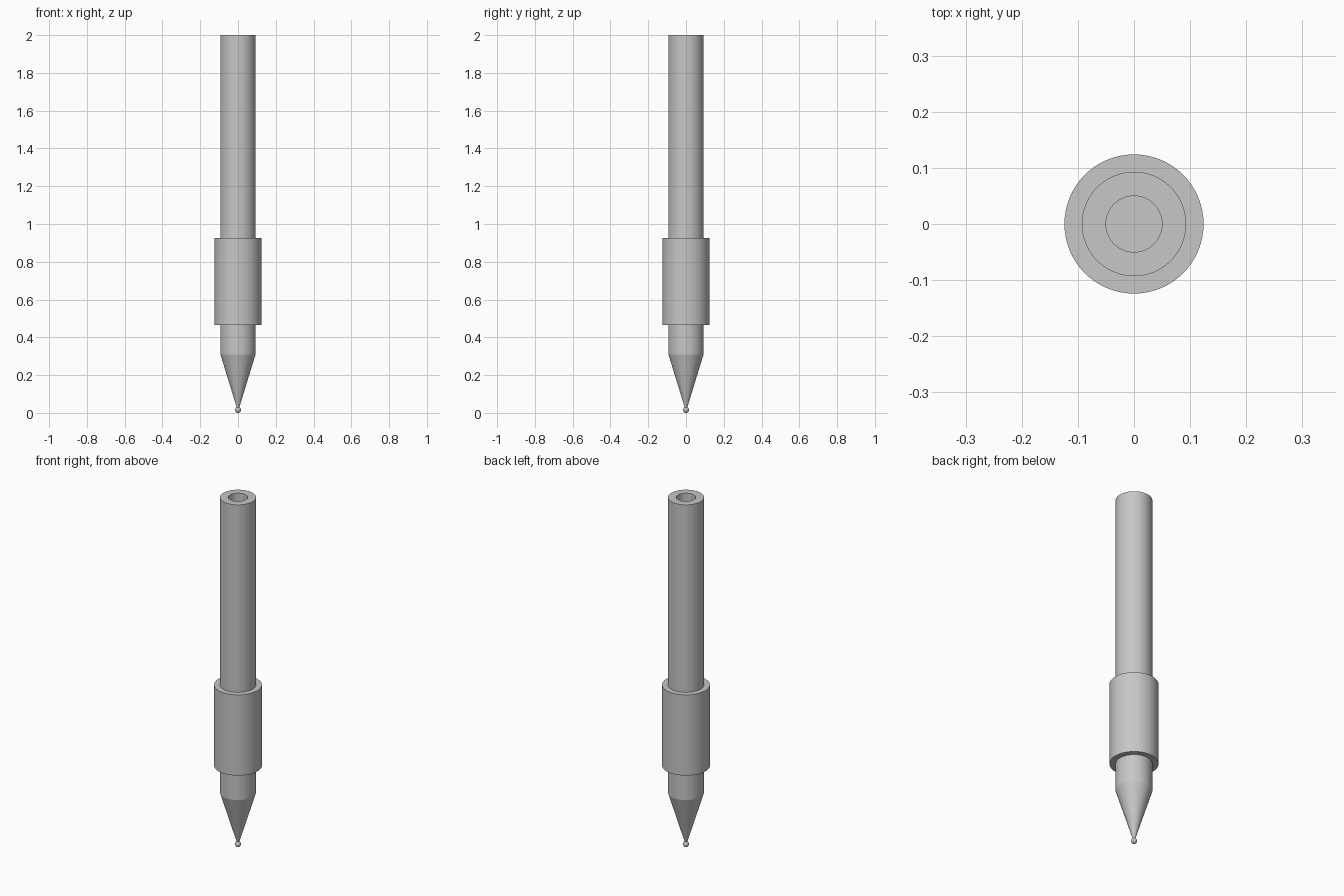
import bpy
import bmesh
import math

default = bpy.data.objects.get("Cube")
if default:
    bpy.data.objects.remove(default, do_unlink=True)

SEGMENTS = 64
BARREL_R, GRIP_R, BORE_R, BALL_R = 0.093, 0.124, 0.05, 0.0155

grey = bpy.data.materials.new("light grey")
grey.use_nodes = True
colour = (0.57, 0.57, 0.57, 1)
grey.diffuse_color = colour
grey.node_tree.nodes["Principled BSDF"].inputs["Base Color"].default_value = colour


def lathe(name, profile, closed=False):
    """Spin an (r, z) profile about the z axis."""
    mesh = bpy.data.meshes.new(name)
    bm = bmesh.new()
    verts = [bm.verts.new((r, 0, z)) for r, z in profile]
    pairs = list(zip(verts, verts[1:]))
    if closed:
        pairs.append((verts[-1], verts[0]))
    edges = [bm.edges.new(p) for p in pairs]
    bmesh.ops.spin(bm, geom=verts + edges, cent=(0, 0, 0), axis=(0, 0, 1),
                   angle=math.tau, steps=SEGMENTS, use_duplicate=False)
    bmesh.ops.remove_doubles(bm, verts=bm.verts, dist=0.00001)
    bmesh.ops.recalc_face_normals(bm, faces=bm.faces)
    bm.to_mesh(mesh)
    bm.free()
    obj = bpy.data.objects.new(name, mesh)
    bpy.context.collection.objects.link(obj)
    finish(obj)
    return obj


def finish(obj):
    mesh = obj.data
    mesh.materials.append(grey)
    bpy.ops.object.select_all(action="DESELECT")
    obj.select_set(True)
    bpy.context.view_layer.objects.active = obj
    bpy.ops.object.shade_smooth_by_angle(angle=math.radians(15))


# Hollow barrel tapering to the writing tip, with a blind bore from the top
lathe("barrel", [(0, 0.022), (0.006, 0.026), (BARREL_R, 0.31), (BARREL_R, 2),
                 (BORE_R, 2), (BORE_R, 0.31), (0, 0.31)])

# Thick grip sleeve around the barrel
lathe("grip_sleeve", [(BARREL_R, 0.465), (GRIP_R, 0.465),
                      (GRIP_R, 0.927), (BARREL_R, 0.927)], closed=True)

# Rolling ball at the point
bpy.ops.mesh.primitive_uv_sphere_add(segments=32, ring_count=16, radius=BALL_R,
                                     location=(0, 0, BALL_R))
ball = bpy.context.object
ball.name = "tip_ball"
finish(ball)
